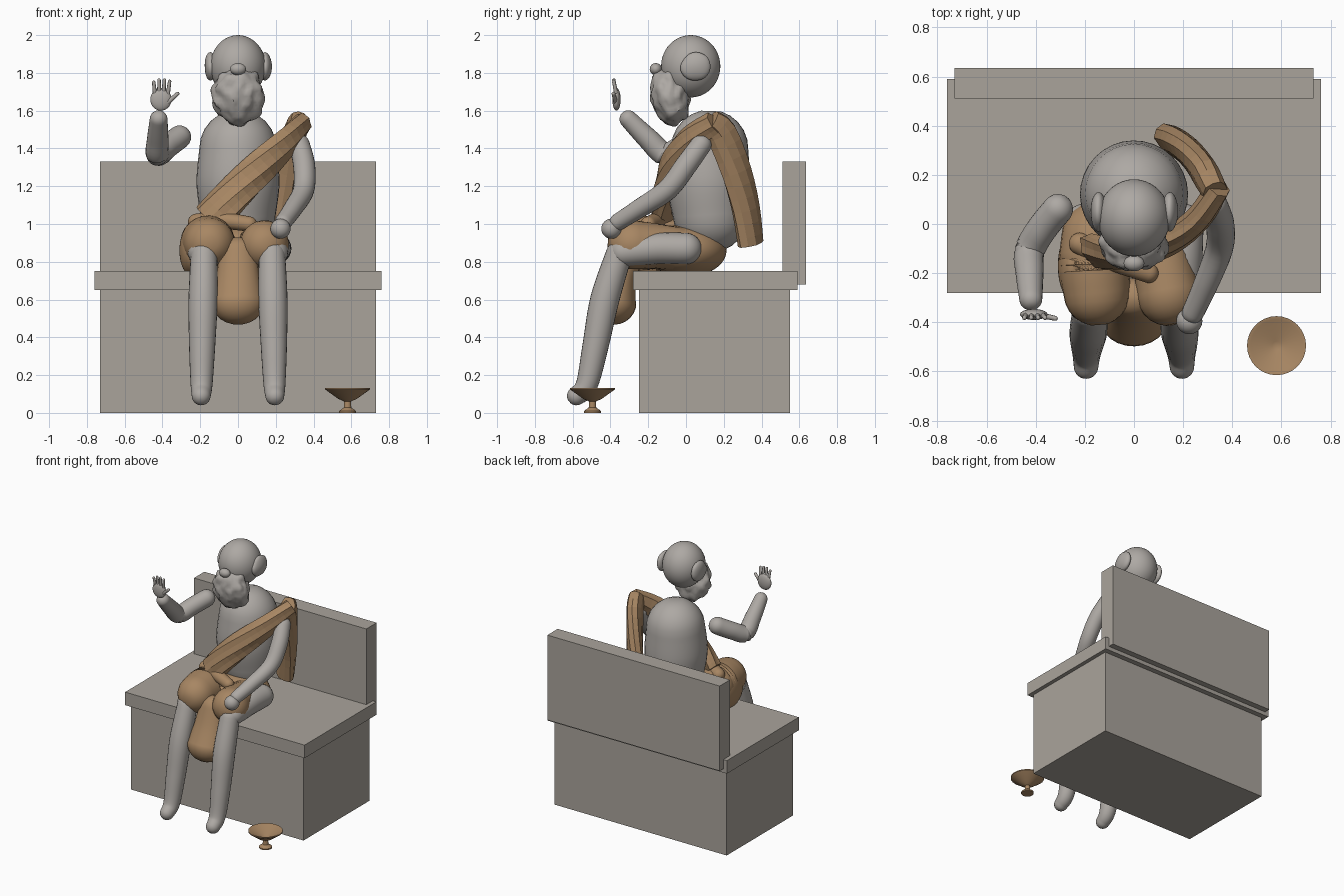
import bpy, bmesh, math
from mathutils import Vector, Matrix, noise

if "Cube" in bpy.data.objects:
    bpy.data.objects.remove(bpy.data.objects["Cube"])


def material(name, rgb):
    m = bpy.data.materials.new(name)
    m.use_nodes = True
    m.diffuse_color = (*rgb, 1)
    m.node_tree.nodes["Principled BSDF"].inputs["Base Color"].default_value = (*rgb, 1)
    return m


SKIN = material("grey skin", (0.42, 0.395, 0.37))
STONE = material("warm stone", (0.40, 0.37, 0.33))
CLOTH = material("brown cloth", (0.39, 0.24, 0.125))


def finish(name, bm, mat, smooth=True):
    bmesh.ops.recalc_face_normals(bm, faces=bm.faces)
    me = bpy.data.meshes.new(name)
    bm.to_mesh(me)
    bm.free()
    me.materials.append(mat)
    ob = bpy.data.objects.new(name, me)
    bpy.context.collection.objects.link(ob)
    if smooth:
        bpy.ops.object.select_all(action="DESELECT")
        ob.select_set(True)
        bpy.context.view_layer.objects.active = ob
        bpy.ops.object.shade_smooth_by_angle(angle=math.radians(40))
    return ob


def box(name, lo, hi, mat):
    lo, hi = Vector(lo), Vector(hi)
    bm = bmesh.new()
    bmesh.ops.create_cube(bm, size=1, matrix=Matrix.LocRotScale((lo + hi) / 2, None, hi - lo))
    finish(name, bm, mat, False)


def ball(name, centre, radii, mat, tilt=0, rough=0, scale=12):
    """Ellipsoid, leaning about x, with an optional lumpy surface."""
    bm = bmesh.new()
    bmesh.ops.create_icosphere(bm, subdivisions=4, radius=1)
    for v in bm.verts:
        p = Vector([a * b for a, b in zip(v.co, radii)])
        v.co *= 1 + rough * noise.noise(p * scale)
    place = Matrix.LocRotScale(Vector(centre), Matrix.Rotation(tilt, 3, "X"), Vector(radii))
    bmesh.ops.transform(bm, matrix=place, verts=bm.verts)
    finish(name, bm, mat)


def spline(points, steps):
    """Smooth interpolation of rows of numbers."""
    rows = [points[0]] + list(points) + [points[-1]]
    out = []
    for i in range(len(points) - 1):
        for k in range(steps):
            u = k / steps
            out.append([0.5 * (2 * b + (c - a) * u + (2 * a - 5 * b + 4 * c - d) * u ** 2
                               + (3 * b - a - 3 * c + d) * u ** 3)
                        for a, b, c, d in zip(*rows[i:i + 4])])
    return out + [list(points[-1])]


def loft(name, points, mat, sides=24, steps=6, round_ends=True, pleat=0, outward=None):
    """Sweep an oval along rows of x, y, z, half width, half thickness."""
    rows = spline([p if len(p) == 5 else (*p, p[3]) for p in points], steps)
    centres = [Vector(r[:3]) for r in rows]
    last = len(rows) - 1
    rings = []
    for i, r in enumerate(rows):
        t = (centres[min(i + 1, last)] - centres[max(i - 1, 0)]).normalized()
        angles = [0]
        if round_ends and i in (0, last):
            angles = [math.pi / 2 * k / 6 for k in range(6)]
        sign = -1 if i == 0 else 1
        caps = [(centres[i] + t * sign * r[4] * math.sin(a), t, r[3] * math.cos(a), r[4] * math.cos(a))
                for a in angles]
        rings += caps[::-1] if i == 0 else caps
    bm = bmesh.new()
    loops = []
    for c, t, w, h in rings:
        hint = outward(c) if outward else Vector((0.02, -1, 0.05))
        n = (hint - t * hint.dot(t)).normalized()
        b = t.cross(n)
        ring = []
        for k in range(sides):
            a = math.tau * k / sides
            f = 1 - pleat * (k % 2)
            ring.append(bm.verts.new(c + b * w * f * math.cos(a) + n * h * f * math.sin(a)))
        loops.append(ring)
    for p, q in zip(loops, loops[1:]):
        for k in range(sides):
            j = (k + 1) % sides
            bm.faces.new((p[k], p[j], q[j], q[k]))
    bm.faces.new(loops[0])
    bm.faces.new(loops[-1])
    finish(name, bm, mat, pleat == 0)


# Bench
box("bench_base", (-0.73, -0.25, 0), (0.73, 0.55, 0.65), STONE)
box("bench_seat", (-0.76, -0.28, 0.65), (0.76, 0.59, 0.75), STONE)
box("bench_back", (-0.73, 0.51, 0.68), (0.73, 0.635, 1.33), STONE)

# Torso and head
loft("torso", [(0, 0.13, 1.05, 0.2), (0, 0.12, 1.22, 0.22), (0, 0.125, 1.4, 0.205)], SKIN, sides=32)
ball("head", (0, 0.025, 1.835), (0.147, 0.157, 0.165), SKIN)
ball("nose", (0, -0.16, 1.82), (0.042, 0.032, 0.032), SKIN)
ball("beard", (0, -0.085, 1.675), (0.138, 0.1, 0.15), SKIN, tilt=0.2, rough=0.16, scale=22)
for side, s in (("left", 1), ("right", -1)):
    ball(side + "_ear", (s * 0.145, 0.05, 1.835), (0.033, 0.08, 0.075), SKIN, rough=0.12)
    # Thigh, then shin and foot
    loft(side + "_thigh", [(s * 0.2, 0, 0.87, 0.083), (s * 0.195, -0.15, 0.87, 0.083),
                           (s * 0.19, -0.33, 0.85, 0.075)], SKIN)
    loft(side + "_shin", [(s * 0.18, -0.355, 0.84, 0.07), (s * 0.185, -0.43, 0.6, 0.077),
                          (s * 0.19, -0.48, 0.35, 0.069), (s * 0.193, -0.525, 0.15, 0.058),
                          (s * 0.195, -0.58, 0.09, 0.05)], SKIN)

# Resting left arm
loft("left_arm", [(0.325, 0.08, 1.42, 0.055), (0.35, 0, 1.31, 0.058), (0.347, -0.1, 1.18, 0.056),
                  (0.29, -0.25, 1.08, 0.05), (0.24, -0.36, 1.01, 0.045)], SKIN)
ball("left_hand", (0.225, -0.395, 0.975), (0.053, 0.053, 0.053), SKIN)

# Raised right arm with open hand
loft("right_arm", [(-0.31, 0.06, 1.46, 0.062), (-0.375, -0.02, 1.41, 0.062),
                   (-0.425, -0.11, 1.37, 0.062), (-0.425, -0.2, 1.45, 0.057),
                   (-0.42, -0.305, 1.555, 0.047)], SKIN)
ball("right_palm", (-0.408, -0.368, 1.66), (0.056, 0.022, 0.06), SKIN)
for i, top in enumerate((1.75, 1.762, 1.762, 1.755)):
    x = -0.44 + 0.023 * i
    loft(f"finger_{i + 1}", [(x, -0.37, 1.69, 0.011), (x - 0.006 + 0.005 * i, -0.382, top, 0.009)],
         SKIN, sides=10, steps=2)
loft("thumb", [(-0.375, -0.372, 1.64, 0.012), (-0.32, -0.384, 1.69, 0.01)], SKIN, sides=10, steps=2)

# Wrapped lower garment
ball("hip_wrap", (0, 0, 0.86), (0.235, 0.215, 0.14), CLOTH)
loft("right_thigh_wrap", [(-0.155, -0.05, 0.89, 0.14), (-0.16, -0.17, 0.9, 0.145),
                          (-0.152, -0.28, 0.9, 0.135)], CLOTH)
loft("left_thigh_wrap", [(0.1, 0, 0.86, 0.115), (0.115, -0.14, 0.88, 0.12),
                         (0.14, -0.285, 0.89, 0.13)], CLOTH)
ball("side_fold", (-0.25, -0.17, 0.86), (0.06, 0.14, 0.13), CLOTH)
loft("waist_fold", [(-0.22, -0.08, 1.01, 0.045), (-0.1, -0.14, 1.02, 0.045),
                    (0.06, -0.2, 1.0, 0.04)], CLOTH)
loft("hanging_cloth", [(0, -0.3, 0.85, 0.1, 0.08), (0, -0.345, 0.72, 0.115, 0.085),
                       (0, -0.38, 0.585, 0.142, 0.118)], CLOTH)


# Pleated sash over the left shoulder, front and back lengths
def from_spine(c):
    return Vector((c.x, c.y - 0.12, 0.05))


loft("front_sash", [(0.345, 0.15, 1.535, 0.065, 0.05), (0.26, 0.02, 1.44, 0.08, 0.055),
                    (0.13, -0.075, 1.31, 0.092, 0.06), (-0.03, -0.12, 1.15, 0.1, 0.06),
                    (-0.15, -0.115, 1.02, 0.115, 0.06)],
     CLOTH, sides=14, steps=4, round_ends=False, pleat=0.12, outward=from_spine)
loft("back_sash", [(0.33, 0.13, 1.54, 0.07, 0.055), (0.3, 0.19, 1.48, 0.088, 0.06),
                   (0.25, 0.265, 1.28, 0.092, 0.06), (0.2, 0.315, 1.08, 0.092, 0.06),
                   (0.16, 0.34, 0.895, 0.092, 0.06)],
     CLOTH, sides=10, steps=3, round_ends=False, pleat=0.06, outward=from_spine)

# Footed bowl
bm = bmesh.new()
outline = [(0, 0), (0.045, 0), (0.045, 0.01), (0.02, 0.028), (0.018, 0.06), (0.05, 0.075),
           (0.12, 0.125), (0.12, 0.132), (0.106, 0.13), (0.018, 0.08), (0, 0.08)]
verts = [bm.verts.new((0.58 + r, -0.495, z)) for r, z in outline]
edges = [bm.edges.new(pair) for pair in zip(verts, verts[1:])]
bmesh.ops.spin(bm, geom=verts + edges, cent=(0.58, -0.495, 0), axis=(0, 0, 1),
               angle=math.tau, steps=32, use_duplicate=False)
bmesh.ops.remove_doubles(bm, verts=bm.verts, dist=0.0001)
finish("footed_bowl", bm, CLOTH)
